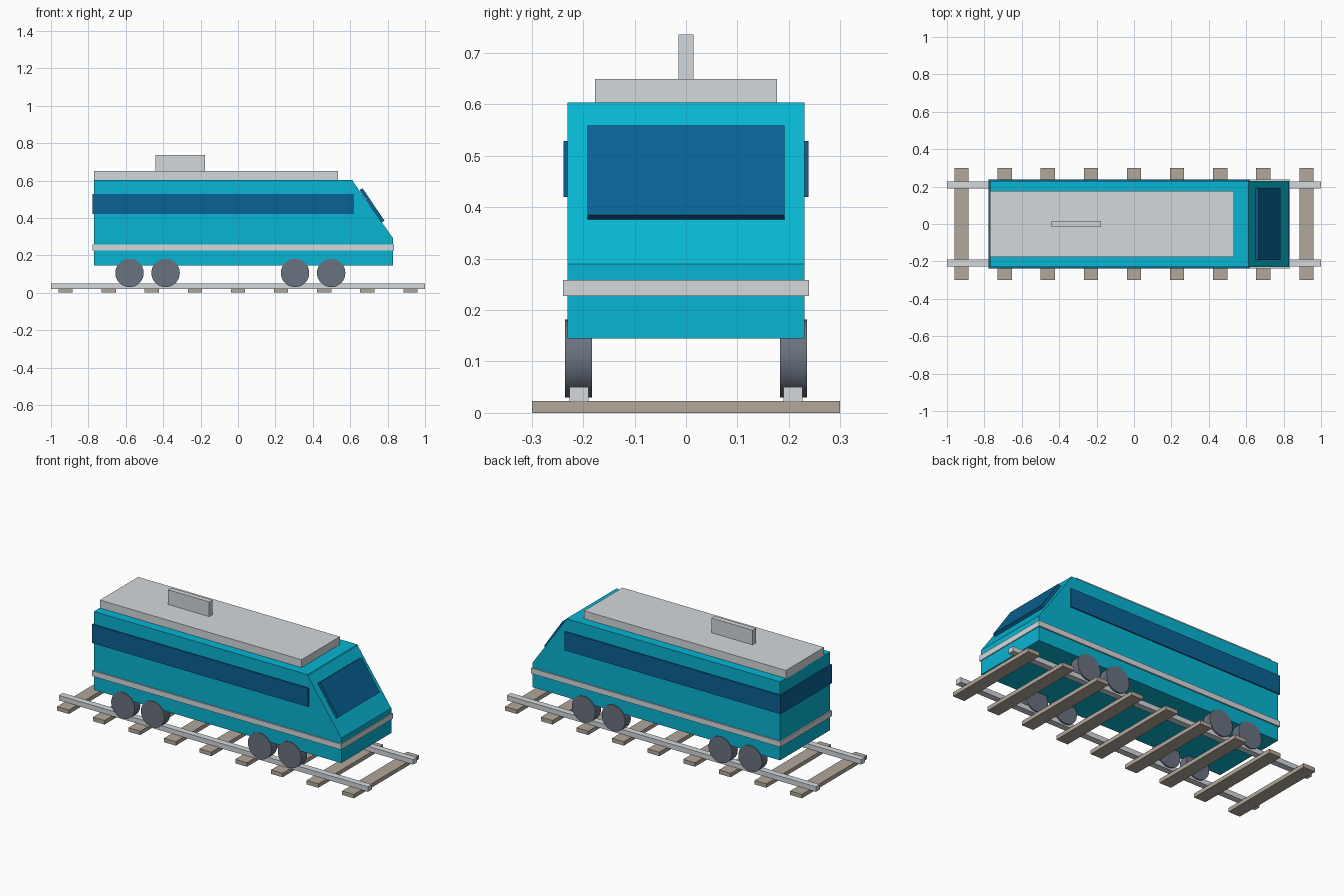
import bpy
import math

cube = bpy.data.objects.get("Cube")
if cube:
    bpy.data.objects.remove(cube, do_unlink=True)


def material(name, rgb):
    """Flat material from an 8-bit sRGB colour."""
    lin = [((c / 255 + 0.055) / 1.055) ** 2.4 if c > 10 else c / 3295 for c in rgb]
    mat = bpy.data.materials.new(name)
    mat.use_nodes = True
    mat.diffuse_color = (*lin, 1)
    mat.node_tree.nodes["Principled BSDF"].inputs["Base Color"].default_value = (*lin, 1)
    return mat


TEAL = material("teal paint", (8, 181, 210))
GLASS = material("dark blue glass", (10, 98, 148))
SILVER = material("light grey metal", (212, 216, 220))
STEEL = material("wheel grey", (105, 114, 128))
WOOD = material("sleeper brown", (178, 168, 154))


def finish(obj, name, mat):
    obj.name = obj.data.name = name
    obj.data.materials.append(mat)
    return obj


def box(name, mat, x, y, z, tilt=0):
    """Box from (min, max) ranges, optionally tilted about y."""
    ranges = (x, y, z)
    bpy.ops.mesh.primitive_cube_add(size=1, location=[(a + b) / 2 for a, b in ranges])
    obj = bpy.context.object
    obj.scale = [b - a for a, b in ranges]
    bpy.ops.object.transform_apply(location=False, rotation=False, scale=True)
    obj.rotation_euler.y = tilt
    return finish(obj, name, mat)


def extrude_profile(name, mat, profile, half):
    """Side profile in x, z extruded across y."""
    n = len(profile)
    verts = [(x, y, z) for y in (-half, half) for x, z in profile]
    faces = [list(range(n)), list(range(2 * n - 1, n - 1, -1))]
    faces += [[i, i + n, (i + 1) % n + n, (i + 1) % n] for i in range(n)]
    mesh = bpy.data.meshes.new(name)
    mesh.from_pydata(verts, [], faces)
    obj = bpy.data.objects.new(name, mesh)
    bpy.context.collection.objects.link(obj)
    return finish(obj, name, mat)


# Track: sleepers and two rails
for i in range(9):
    cx = -0.922 + i * 0.2305
    box(f"sleeper_{i + 1}", WOOD, (cx - 0.038, cx + 0.038), (-0.3, 0.3), (0, 0.023))
for side, s in (("left", 1), ("right", -1)):
    box(f"rail_{side}", SILVER, (-1, 1), sorted((s * 0.19, s * 0.227)), (0.021, 0.05))

# Body with sloped nose
extrude_profile("body", TEAL, [(-0.77, 0.145), (0.83, 0.145), (0.83, 0.29),
                               (0.615, 0.595), (0.612, 0.604), (-0.77, 0.604)], 0.231)

# Window band, belt stripe and windscreen
box("window_band", GLASS, (-0.778, 0.62), (-0.238, 0.238), (0.42, 0.529))
box("belt_stripe", SILVER, (-0.778, 0.835), (-0.239, 0.239), (0.227, 0.259))
box("windscreen", GLASS, (0.612, 0.822), (-0.192, 0.192), (0.458, 0.476),
    tilt=math.radians(56)).location = (0.717, 0, 0.467)

# Roof equipment
box("roof_panel", SILVER, (-0.77, 0.535), (-0.177, 0.177), (0.6, 0.65))
box("roof_fin", SILVER, (-0.442, -0.176), (-0.015, 0.015), (0.645, 0.736))

# Wheels in two pairs on each side
for side, s in (("left", 1), ("right", -1)):
    for i, cx in enumerate((-0.58, -0.387, 0.305, 0.498)):
        bpy.ops.mesh.primitive_cylinder_add(vertices=32, radius=0.076, depth=0.053,
                                            location=(cx, s * 0.209, 0.106),
                                            rotation=(math.pi / 2, 0, 0))
        bpy.ops.object.shade_smooth_by_angle(angle=math.radians(30))
        finish(bpy.context.object, f"wheel_{side}_{i + 1}", STEEL)
